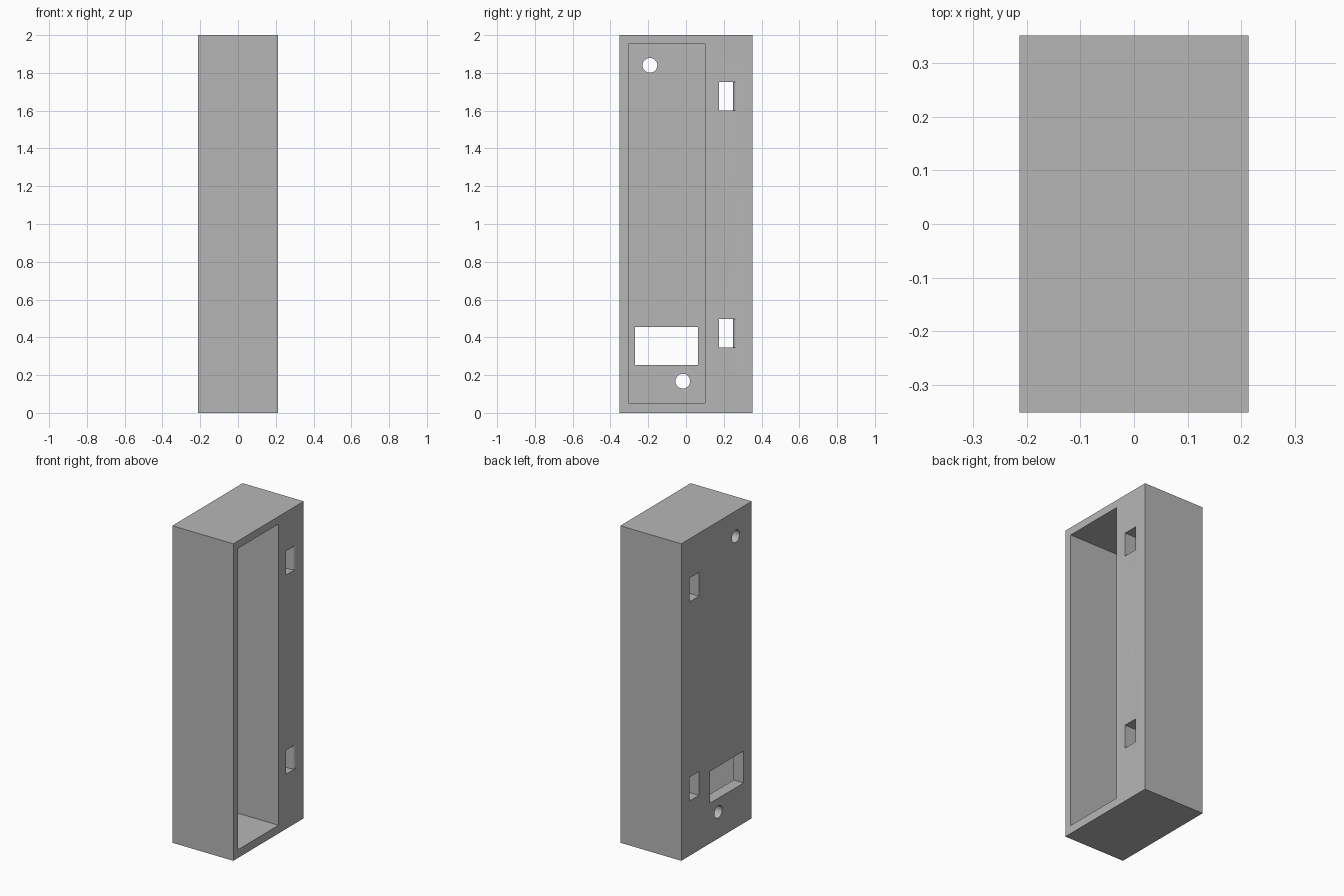
import bpy, bmesh, math

cube = bpy.data.objects.get("Cube")
if cube:
    bpy.data.objects.remove(cube, do_unlink=True)

HX, HY, TOP = 0.213, 0.351, 2.0   # half width, half depth, height
WALL = 0.07                       # thickness of the wall behind the cavity

grey = bpy.data.materials.new("plain grey")
grey.use_nodes = True
grey.diffuse_color = (0.47, 0.47, 0.47, 1)
grey.node_tree.nodes["Principled BSDF"].inputs["Base Color"].default_value = grey.diffuse_color


def finish(bm, name):
    bmesh.ops.recalc_face_normals(bm, faces=bm.faces)
    mesh = bpy.data.meshes.new(name)
    bm.to_mesh(mesh)
    bm.free()
    mesh.materials.append(grey)
    obj = bpy.data.objects.new(name, mesh)
    bpy.context.collection.objects.link(obj)
    return obj


def box(name, x, y, z):
    """Box from (min, max) ranges along each axis."""
    bm = bmesh.new()
    bmesh.ops.create_cube(bm, size=1)
    for v in bm.verts:
        v.co = [(lo + hi) / 2 + c * (hi - lo) for c, (lo, hi) in zip(v.co, (x, y, z))]
    return finish(bm, name)


def prism(name, points, offset):
    """Extrude a closed outline along an offset."""
    bm = bmesh.new()
    face = bm.faces.new([bm.verts.new(p) for p in points])
    new = bmesh.ops.extrude_face_region(bm, geom=[face])["geom"]
    bmesh.ops.translate(bm, vec=offset,
                        verts=[v for v in new if isinstance(v, bmesh.types.BMVert)])
    return finish(bm, name)


def screw_hole(name, y, z, radius=0.039, sides=48):
    turn = [2 * math.pi * i / sides for i in range(sides)]
    ring = [(-0.3, y + radius * math.cos(a), z + radius * math.sin(a)) for a in turn]
    return prism(name, ring, (0.25, 0, 0))


def strap_slot(name, z0, z1, y0=0.175, y1=0.25, r=0.027, steps=10):
    """Slot through the body, its rear edges rounded over for a strap."""
    arc = [math.pi / 2 * i / steps for i in range(steps + 1)]
    half = [(HX - r + r * math.sin(a), y1 + r - r * math.cos(a), z0) for a in arc]
    half = [*half, (0.3, y1 + r, z0), (0.3, y0, z0)]
    mirrored = [(-x, y, z) for x, y, z in reversed(half)]
    return prism(name, half + mirrored, (0, 0, z1 - z0))


# Solid body
body = box("housing", (-HX, HX), (-HY, HY), (0, TOP))

# Openings: main cavity, connector window, screw holes, strap slots
cutters = [
    box("cavity_cutter", (WALL - HX, 0.3), (-0.305, 0.1), (0.052, 1.952)),
    box("window_cutter", (-0.3, 0), (-0.27, 0.063), (0.254, 0.455)),
    screw_hole("upper_hole_cutter", -0.191, 1.84),
    screw_hole("lower_hole_cutter", -0.017, 0.168),
    strap_slot("upper_slot_cutter", 1.602, 1.752),
    strap_slot("lower_slot_cutter", 0.346, 0.496),
]
bpy.ops.object.select_all(action="DESELECT")
bpy.context.view_layer.objects.active = body
body.select_set(True)
for cutter in cutters:
    cutter.hide_render = True
    mod = body.modifiers.new(cutter.name, "BOOLEAN")
    mod.operation = "DIFFERENCE"
    mod.solver = "EXACT"
    mod.object = cutter
    bpy.ops.object.modifier_apply(modifier=mod.name)
    bpy.data.objects.remove(cutter, do_unlink=True)

bpy.ops.object.shade_smooth_by_angle(angle=math.radians(30))
